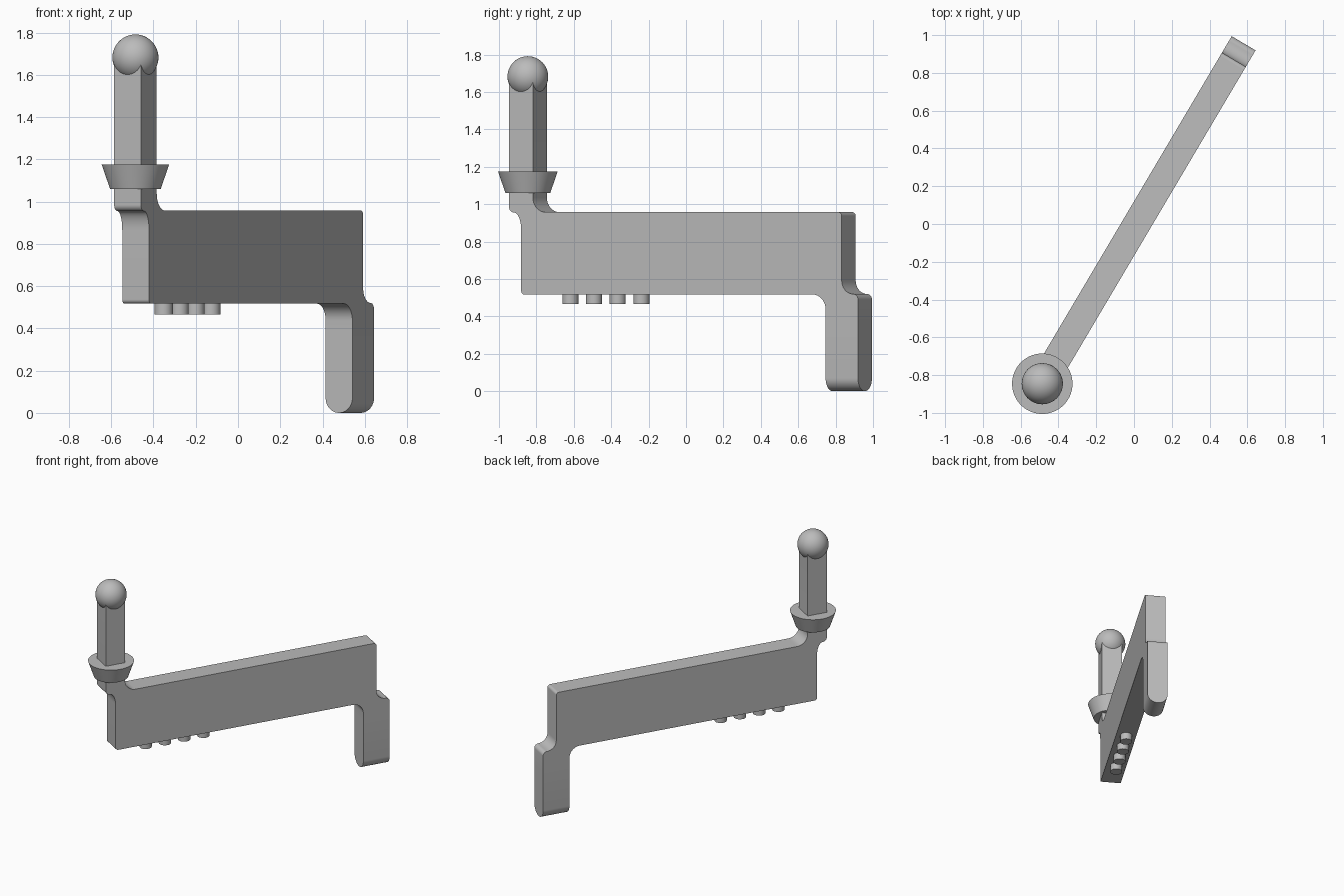
import bpy, bmesh, math
from mathutils import Matrix

if "Cube" in bpy.data.objects:
    bpy.data.objects.remove(bpy.data.objects["Cube"], do_unlink=True)

GREY = (0.5, 0.5, 0.5, 1)
mat = bpy.data.materials.new("plain grey")
mat.use_nodes = True
mat.diffuse_color = GREY
mat.node_tree.nodes["Principled BSDF"].inputs["Base Color"].default_value = GREY

# The whole handle is built along local x, then turned about z
TURN = Matrix.Rotation(math.radians(59.4), 4, "Z")
MID = -0.0125            # local y of the bar's middle plane
HALF = 0.0735            # half thickness of the bar
POST_U = -0.975


def finish(name, bm):
    bmesh.ops.recalc_face_normals(bm, faces=bm.faces)
    bmesh.ops.transform(bm, matrix=TURN, verts=bm.verts)
    mesh = bpy.data.meshes.new(name)
    bm.to_mesh(mesh)
    bm.free()
    mesh.materials.append(mat)
    ob = bpy.data.objects.new(name, mesh)
    bpy.context.collection.objects.link(ob)
    bpy.ops.object.select_all(action="DESELECT")
    ob.select_set(True)
    bpy.context.view_layer.objects.active = ob
    bpy.ops.object.shade_smooth_by_angle(angle=math.radians(35))
    return ob


def arc(cx, cz, rx, rz, start, end, steps=10):
    angles = [math.radians(start + (end - start) * i / steps) for i in range(steps + 1)]
    return [(cx + rx * math.cos(a), cz + rz * math.sin(a)) for a in angles]


def extrude(name, points, place, depth):
    bm = bmesh.new()
    face = bm.faces.new([bm.verts.new(place(*p)) for p in points])
    out = bmesh.ops.extrude_face_region(bm, geom=[face])
    moved = [v for v in out["geom"] if isinstance(v, bmesh.types.BMVert)]
    bmesh.ops.translate(bm, verts=moved, vec=depth)
    return finish(name, bm)


def cone(name, u, z0, z1, r0, r1, sides=48):
    bm = bmesh.new()
    bmesh.ops.create_cone(bm, cap_ends=True, segments=sides, radius1=r0, radius2=r1,
                          depth=z1 - z0, matrix=Matrix.Translation((u, MID, (z0 + z1) / 2)))
    return finish(name, bm)


# Bar with upright post and the upper part of the leg, as one filleted profile
TOP, BOTTOM, SPLIT = 0.957, 0.517, 0.375
profile = [(-1.048, 1.68)]
profile += arc(-1.018, 0.985, 0.03, 0.03, 180, 270)       # post heel
profile += arc(-1.018, 0.865, 0.045, 0.09, 90, 0)
profile += arc(-0.953, BOTTOM + 0.02, 0.02, 0.02, 180, 270)
profile += arc(0.838, BOTTOM - 0.08, 0.08, 0.08, 90, 0)   # inside of the leg
profile += [(0.918, SPLIT), (1.119, SPLIT)]
profile += arc(1.089, 0.49, 0.03, 0.03, 0, 90)            # leg shoulder
profile += arc(1.089, 0.591, 0.071, 0.071, 270, 180)
profile += arc(0.998, TOP - 0.02, 0.02, 0.02, 0, 90)
profile += arc(-0.821, TOP + 0.08, 0.08, 0.08, 270, 180)  # foot of the post
profile += [(-0.901, 1.68)]
extrude("bar_with_post", profile, lambda u, z: (u, MID - HALF, z), (0, 2 * HALF, 0))

# Lower leg with a bottom rounded across its thickness
leg = [(HALF, SPLIT)] + arc(0, 0.07, HALF, 0.07, 0, -180, 20) + [(-HALF, SPLIT)]
extrude("lower_leg", leg, lambda y, z: (0.918, MID + y, z), (0.201, 0, 0))

# Flared collar and ball on the post
cone("collar", POST_U, 1.06, 1.176, 0.12, 0.16, 64)
ball = bmesh.new()
bmesh.ops.create_uvsphere(ball, u_segments=48, v_segments=24, radius=0.109,
                          matrix=Matrix.Translation((POST_U, MID, 1.682)))
finish("ball", ball)

# Row of pegs under the bar
for i in range(4):
    cone(f"peg_{i + 1}", -0.711 + 0.147 * i, 0.465, BOTTOM + 0.01, 0.043, 0.043, 32)
